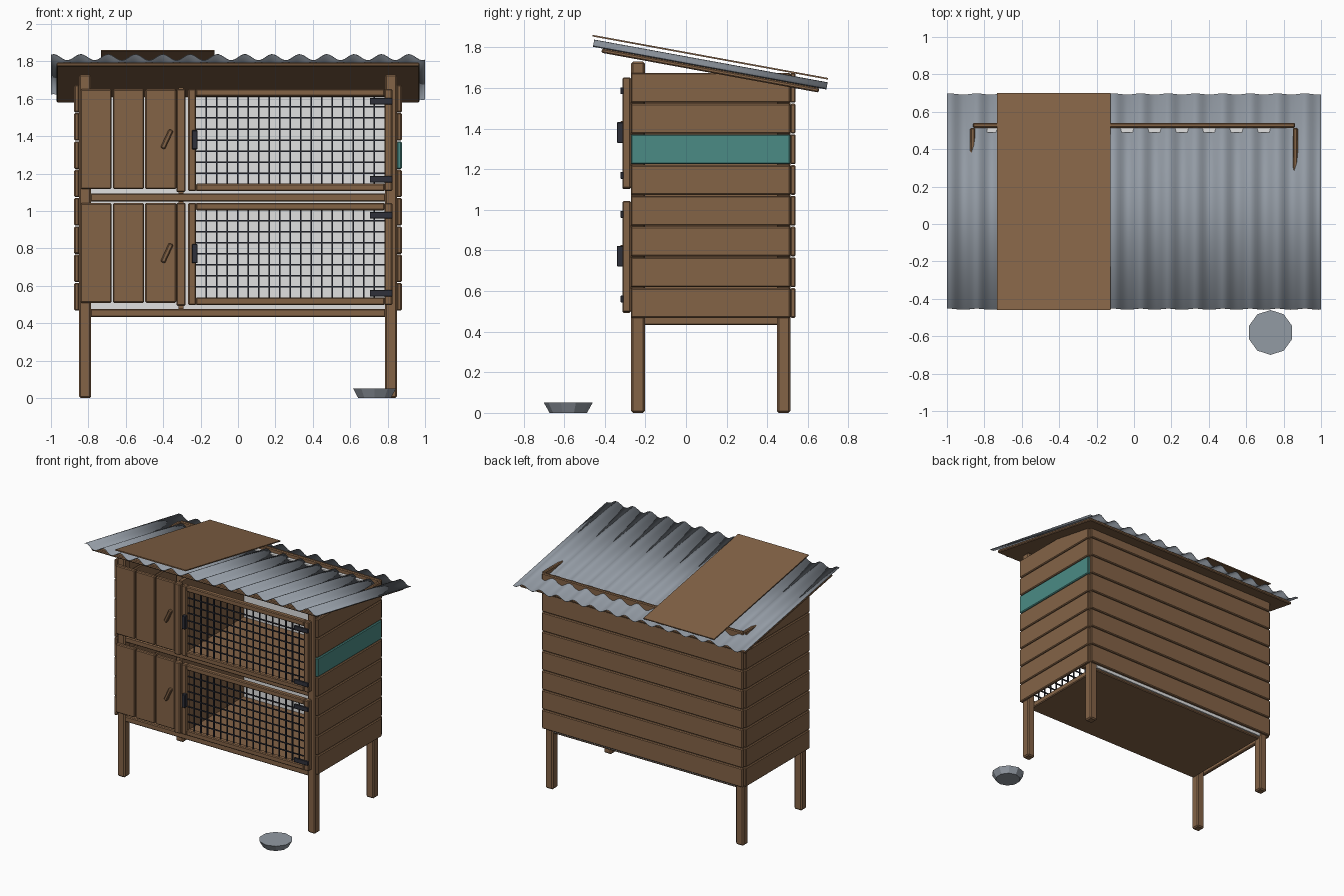
import bpy, bmesh, math
from mathutils import Matrix, Vector

if "Cube" in bpy.data.objects:
    bpy.data.objects.remove(bpy.data.objects["Cube"])


def mat(name, r, g, b):
    m = bpy.data.materials.new(name)
    m.diffuse_color = (r, g, b, 1)
    m.use_nodes = True
    m.node_tree.nodes["Principled BSDF"].inputs["Base Color"].default_value = m.diffuse_color
    return m


WOOD = mat("brown_wood", 0.23, 0.125, 0.062)
TEAL = mat("teal_paint", 0.07, 0.26, 0.235)
METAL = mat("galvanised_metal", 0.29, 0.325, 0.37)
IRON = mat("dark_iron", 0.028, 0.03, 0.042)
WHITE = mat("white_panel", 0.75, 0.75, 0.75)


def finish(name, bm, m):
    bmesh.ops.recalc_face_normals(bm, faces=bm.faces[:])
    me = bpy.data.meshes.new(name)
    bm.to_mesh(me)
    bm.free()
    me.materials.append(m)
    ob = bpy.data.objects.new(name, me)
    bpy.context.scene.collection.objects.link(ob)
    return ob


def box(name, x, y, z, m=WOOD, bevel=0.006, rot=None):
    """Bevelled box from (min, max) ranges; rot is a rotation about its centre."""
    bm = bmesh.new()
    size = [r[1] - r[0] for r in (x, y, z)]
    bmesh.ops.create_cube(bm, size=1, matrix=Matrix.Diagonal((*size, 1)))
    if bevel:
        bmesh.ops.bevel(bm, geom=bm.edges[:], offset=bevel, segments=1, affect='EDGES')
    ob = finish(name, bm, m)
    ob.location = [(r[0] + r[1]) / 2 for r in (x, y, z)]
    if rot:
        ob.rotation_euler = rot
    return ob


# Corner legs
for s, side in ((-1, "left"), (1, "right")):
    x = sorted((s * 0.785, s * 0.85))
    box(side + "_front_leg", x, (-0.27, -0.203), (0, 1.73), bevel=0.009)
    box(side + "_back_leg", x, (0.448, 0.514), (0, 1.62), bevel=0.009)

# Side and back planks, one of them painted
PITCH = 0.1514
for i in range(8):
    z = (0.468 + i * PITCH, 0.468 + i * PITCH + 0.147)
    box(f"left_plank_{i}", (-0.876, -0.85), (-0.272, 0.514), z)
    box(f"right_plank_{i}", (0.85, 0.876), (-0.272, 0.514), z, TEAL if i == 5 else WOOD)
    box(f"back_plank_{i}", (-0.862, 0.862), (0.514, 0.54), z)

# Floors, nest partition and back panel
box("lower_floor", (-0.79, 0.79), (-0.26, 0.5), (0.433, 0.476))
box("upper_floor", (-0.79, 0.79), (-0.26, 0.5), (1.05, 1.093))
box("back_panel", (-0.785, 0.785), (0.488, 0.512), (0.45, 1.645), WHITE, 0)
for n, z in (("lower", (0.476, 1.05)), ("upper", (1.093, 1.66))):
    box(n + "_partition", (-0.318, -0.292), (-0.27, 0.488), z, bevel=0)


def wire_mesh(name, x0, x1, z0, z1, y, nx, nz):
    bm = bmesh.new()
    w = 0.008

    def bar(cx, cz, sx, sz, yy):
        bmesh.ops.create_cube(bm, size=1, matrix=Matrix.Translation((cx, yy, cz))
                              @ Matrix.Diagonal((sx, w, sz, 1)))
    for i in range(1, nx):
        bar(x0 + (x1 - x0) * i / nx, (z0 + z1) / 2, w, z1 - z0, y)
    for i in range(1, nz):
        bar((x0 + x1) / 2, z0 + (z1 - z0) * i / nz, x1 - x0, w, y + 0.004)
    return finish(name, bm, IRON)


# Doors, the same set on each storey
for n, b in (("lower", 0.497), ("upper", 1.106)):
    t = b + 0.547
    yd = (-0.313, -0.272)
    # plank door of the nest box
    for i in range(3):
        x = -0.842 + i * 0.173
        box(f"{n}_nest_door_plank_{i}", (x, x + 0.166), (-0.303, -0.272), (b + 0.012, t - 0.002))
    box(n + "_nest_door_handle", (-0.393, -0.367), (-0.325, -0.298), (b + 0.223, b + 0.333),
        rot=(0, math.radians(25), 0))
    box(n + "_door_post", (-0.33, -0.28), yd, (b - 0.004, t))
    # mesh door
    box(n + "_frame_left", (-0.266, -0.224), yd, (b, t))
    box(n + "_frame_right", (0.783, 0.825), yd, (b, t))
    box(n + "_frame_bottom", (-0.226, 0.785), yd, (b, b + 0.04))
    box(n + "_frame_top", (-0.226, 0.785), yd, (t - 0.04, t))
    wire_mesh(n + "_wire_mesh", -0.226, 0.785, b + 0.038, t - 0.038, -0.292, 18, 8)
    # hinges and latch
    for k, z in (("low", b + 0.047), ("high", b + 0.464)):
        box(f"{n}_{k}_hinge", (0.705, 0.825), (-0.322, -0.308), (z, z + 0.034), IRON, 0.002)
    box(n + "_latch", (-0.246, -0.217), (-0.34, -0.308), (b + 0.224, b + 0.326), IRON, 0.003)

# Sloping roof: under-board, corrugated sheet and loose board
TILT = (-math.atan(0.183), 0, 0)
C = math.cos(TILT[0])


def sloped(h, length):
    half = length / C / 2
    return (0.12 - half, 0.12 + half), h


y, h = sloped(1.687, 1.07)
box("roof_board", (-0.97, 0.97), y, (h - 0.011, h + 0.011), rot=TILT)
y, h = sloped(1.752, 1.16)
box("loose_roof_board", (-0.732, -0.126), y, (h - 0.004, h + 0.004), bevel=0, rot=TILT)

bm = bmesh.new()
N = 136
half = 1.15 / C / 2
rows = []
for i in range(N + 1):
    x = -1 + 2 * i / N
    z = 0.0165 * math.sin(43 * x)
    rows.append([bm.verts.new((x, v, z)) for v in (-half, half)])
for a, b in zip(rows, rows[1:]):
    bm.faces.new((a[0], b[0], b[1], a[1])).smooth = True
sheet = finish("corrugated_roof_sheet", bm, METAL)
if sheet.data.polygons[0].normal.z < 0:
    sheet.data.flip_normals()
sheet.location = (0, 0.12, 1.7175)
sheet.rotation_euler = TILT
thick = sheet.modifiers.new("thickness", 'SOLIDIFY')
thick.thickness = 0.003

# Food bowl, ten-sided with a shallow filled top
bm = bmesh.new()
bmesh.ops.create_cone(bm, cap_ends=True, segments=10, radius1=0.092, radius2=0.12, depth=0.05)
bowl = finish("food_bowl", bm, METAL)
bowl.location = (0.73, -0.58, 0.025)
